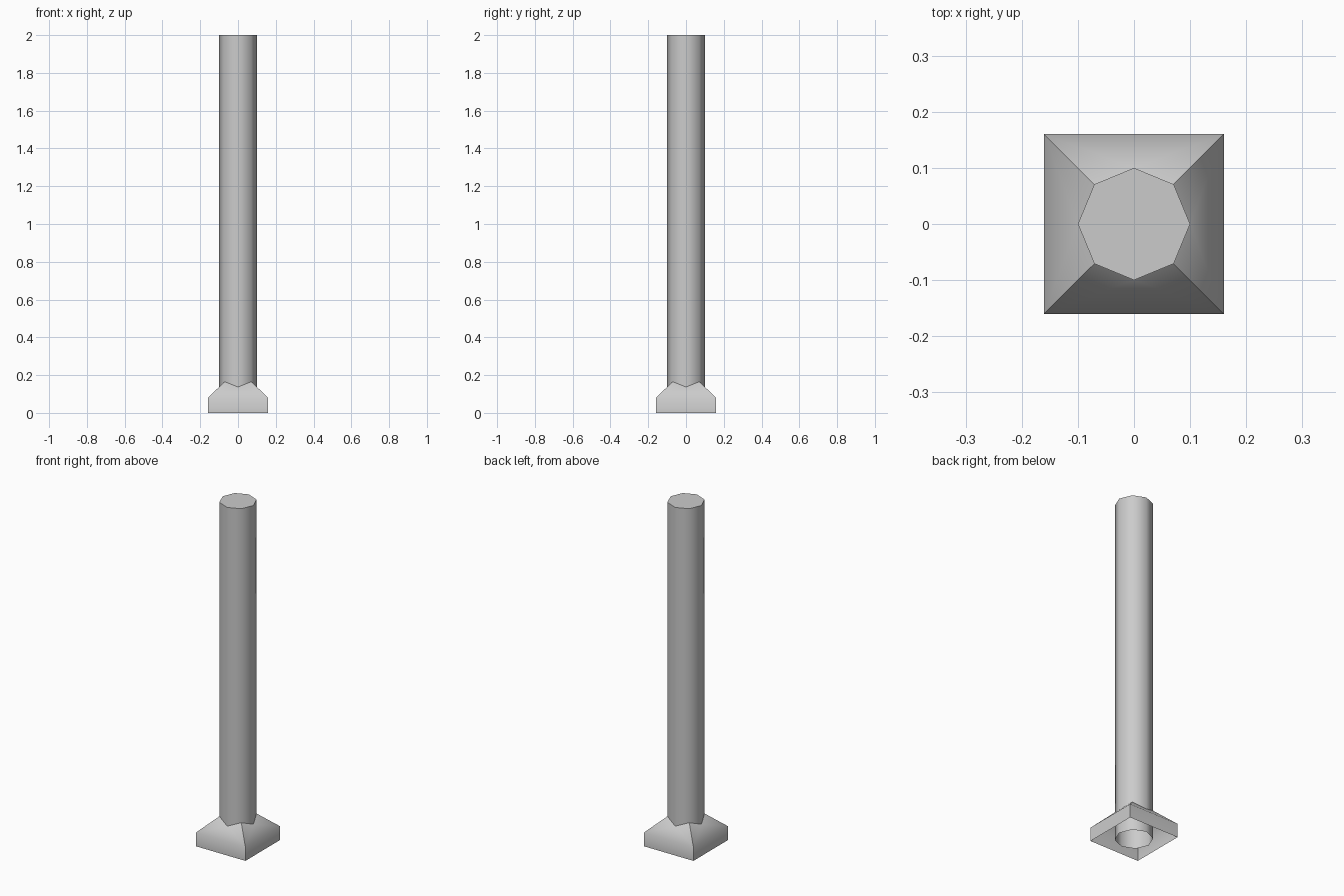
import bpy, bmesh
from math import sin, cos, pi, radians

if "Cube" in bpy.data.objects:
    bpy.data.objects.remove(bpy.data.objects["Cube"])

R, H = 0.1, 2.0              # column radius, height
HALF, WALL = 0.16, 0.08      # plinth half width, wall height
INNER = R * cos(pi / 4)      # where the slope corners meet the column
SLOPE = (0.165 - WALL) / (HALF - INNER)


def finish(name, bm):
    me = bpy.data.meshes.new(name)
    bm.to_mesh(me)
    bm.free()
    ob = bpy.data.objects.new(name, me)
    bpy.context.collection.objects.link(ob)
    bpy.ops.object.select_all(action='DESELECT')
    ob.select_set(True)
    bpy.context.view_layer.objects.active = ob
    bpy.ops.object.shade_smooth_by_angle(angle=radians(52))
    return ob


def octagon(i):
    a = i * pi / 4
    return R * cos(a), R * sin(a)


# Column: octagonal tube, open at the bottom, capped at the top
bm = bmesh.new()
low = [bm.verts.new((*octagon(i), 0)) for i in range(8)]
high = [bm.verts.new((*octagon(i), H)) for i in range(8)]
for i in range(8):
    j = (i + 1) % 8
    bm.faces.new((low[i], low[j], high[j], high[i]))
bm.faces.new(high)
finish("column", bm)

# Plinth: open square skirt with planar slopes cut to the column outline
bm = bmesh.new()
corners = [(HALF, -HALF), (HALF, HALF), (-HALF, HALF), (-HALF, -HALF)]
low = [bm.verts.new((*c, 0)) for c in corners]
high = [bm.verts.new((*c, WALL)) for c in corners]
ring = []
for i in range(8):
    x, y = octagon(i)
    z = WALL + SLOPE * (HALF - max(abs(x), abs(y)))
    ring.append(bm.verts.new((x, y, z)))
for i in range(4):
    j = (i + 1) % 4
    bm.faces.new((low[i], low[j], high[j], high[i]))
    bm.faces.new((high[i], high[j], ring[2 * i + 1], ring[2 * i], ring[2 * i - 1]))
finish("plinth", bm)
